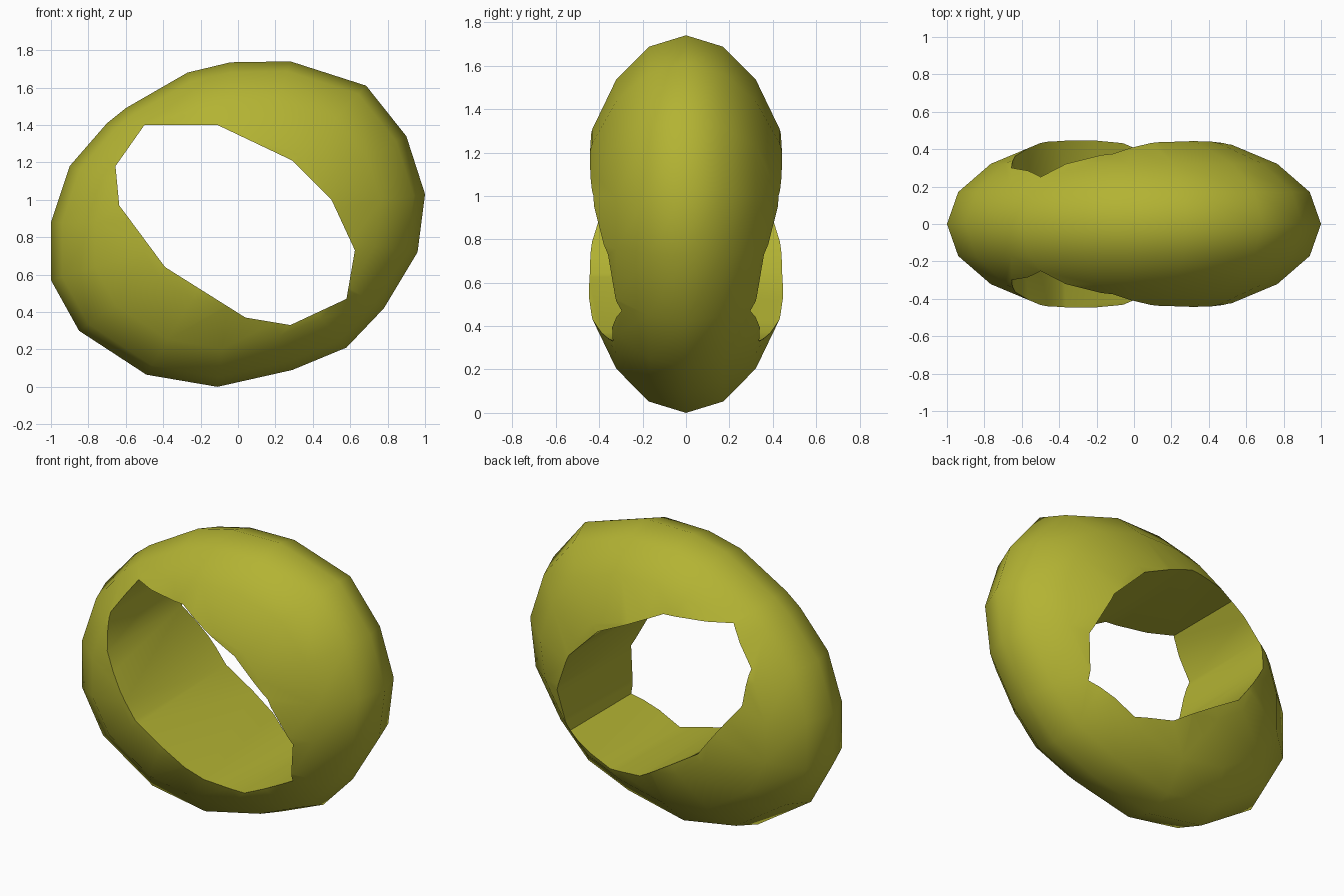
import bpy, bmesh
from math import radians, sin, cos

cube = bpy.data.objects.get("Cube")
if cube:
    bpy.data.objects.remove(cube, do_unlink=True)

CENTRE_Z = 0.87
HALF_DEPTH = 0.5

# Outer outline and opening, as (x, z) corners
OUTLINE = [(1, 1.03), (.9, 1.34), (.685, 1.61), (.28, 1.74), (-.04, 1.735),
           (-.27, 1.68), (-.6, 1.49), (-.7, 1.41), (-.9, 1.18), (-1, .88),
           (-1, .57), (-.85, .3), (-.49, .065), (-.11, 0), (.29, .09),
           (.58, .21), (.78, .42), (.96, .72)]
OPENING = [(.625, .73), (.5, 1), (.29, 1.21), (-.11, 1.4), (-.5, 1.4),
           (-.655, 1.18), (-.635, .97), (-.39, .64), (.04, .37),
           (.28, .33), (.58, .47)]


def loft(name, outline, sections):
    """Stack scaled copies of an outline along y and cap both ends."""
    bm = bmesh.new()
    rings = [[bm.verts.new((x * s, y, CENTRE_Z + (z - CENTRE_Z) * s))
              for x, z in outline] for s, y in sections]
    n = len(outline)
    for a, b in zip(rings, rings[1:]):
        for i in range(n):
            j = (i + 1) % n
            bm.faces.new((a[i], a[j], b[j], b[i]))
    bm.faces.new(rings[0])
    bm.faces.new(rings[-1])
    bmesh.ops.recalc_face_normals(bm, faces=bm.faces)
    mesh = bpy.data.meshes.new(name)
    bm.to_mesh(mesh)
    bm.free()
    obj = bpy.data.objects.new(name, mesh)
    bpy.context.collection.objects.link(obj)
    return obj


# Flattened round body
latitudes = [radians(a) for a in range(-80, 81, 20)]
ring = loft("ring_body", OUTLINE,
            [(cos(a), HALF_DEPTH * sin(a)) for a in latitudes])

olive = bpy.data.materials.new("olive_yellow")
olive.use_nodes = True
colour = (0.45, 0.45, 0.033, 1)
olive.diffuse_color = colour
olive.node_tree.nodes["Principled BSDF"].inputs["Base Color"].default_value = colour
ring.data.materials.append(olive)

# Straight opening cut through from front to back
cutter = loft("opening_cutter", OPENING, [(1, -1), (1, 1)])
cutter.hide_render = True
cutter.data.materials.append(olive)
cut = ring.modifiers.new("opening", "BOOLEAN")
cut.operation = "DIFFERENCE"
cut.solver = "EXACT"
cut.object = cutter

bpy.ops.object.select_all(action="DESELECT")
ring.select_set(True)
bpy.context.view_layer.objects.active = ring
bpy.ops.object.modifier_apply(modifier=cut.name)
bpy.data.objects.remove(cutter, do_unlink=True)

# Smooth surfaces with a crisp rim
bpy.ops.object.shade_smooth_by_angle(angle=radians(50))
